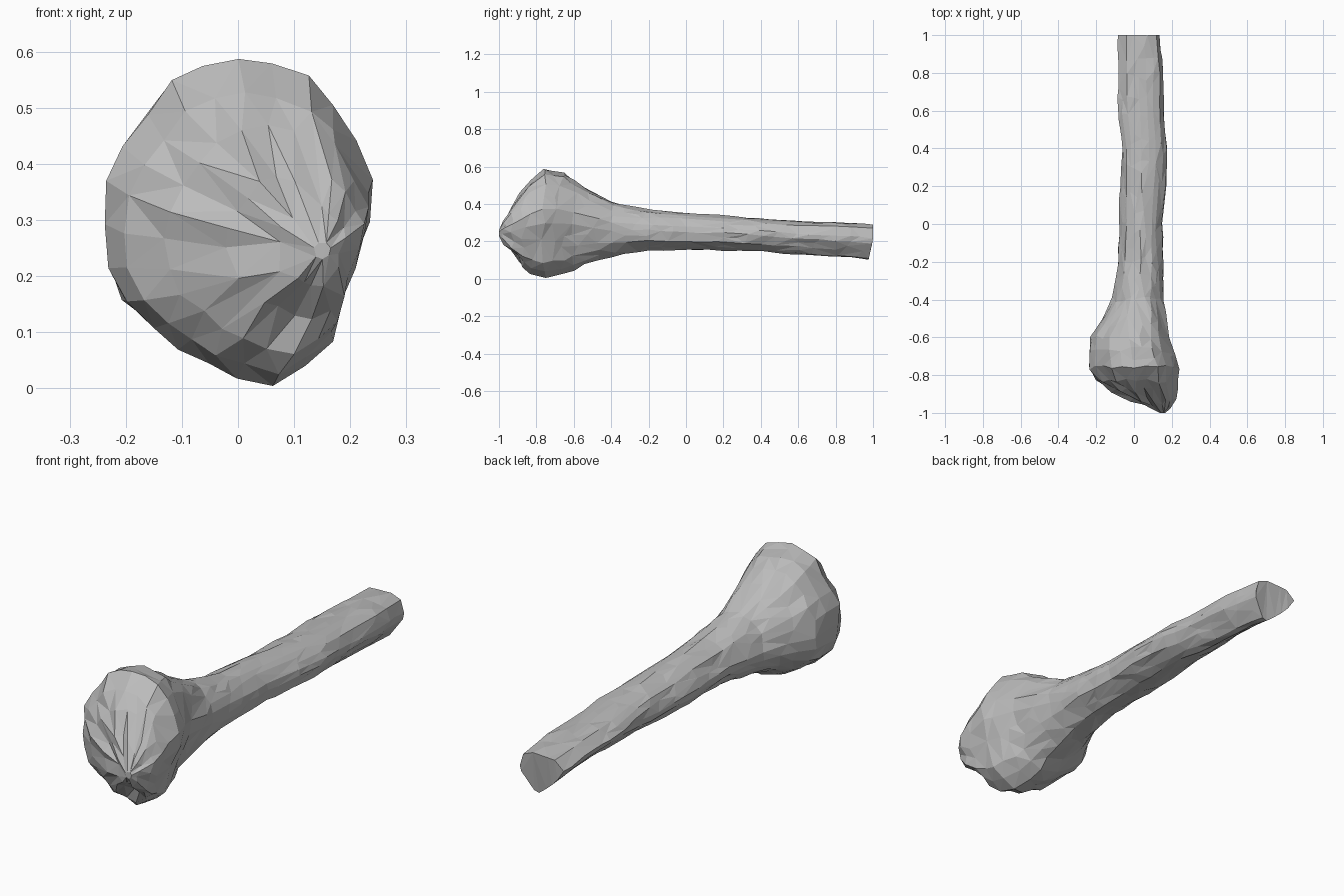
import bpy, bmesh, math, random
from mathutils import Vector

if "Cube" in bpy.data.objects:
    bpy.data.objects.remove(bpy.data.objects["Cube"])

random.seed(4)
SEGMENTS = 24

# Cross-section outlines (x, z), counter-clockwise from the right
CUT_END = [(.145, .20), (.12, .28), (.06, .29), (-.04, .285), (-.09, .24), (-.02, .165), (.07, .09)]
MID_SHAFT = [(.15, .27), (.10, .335), (.03, .355), (-.04, .32), (-.085, .24), (-.04, .17), (.06, .15), (.14, .20)]
HEAD = [(.24, .375), (.185, .485), (.14, .552), (.025, .587), (-.10, .572), (-.18, .46), (-.23, .40),
        (-.24, .27), (-.225, .17), (-.085, .055), (.01, .015), (.07, 0), (.165, .07), (.20, .20), (.232, .285)]

# Extents along the length: y, left, right, bottom, top
STATIONS = [
    (-1.00, .135, .165, .23, .26), (-.97, .07, .195, .18, .32), (-.93, -.02, .222, .125, .385),
    (-.88, -.13, .23, .06, .47), (-.83, -.205, .233, .025, .53), (-.76, -.24, .24, 0, .587),
    (-.66, -.24, .205, .02, .57), (-.60, -.235, .19, .045, .535), (-.50, -.17, .175, .09, .465),
    (-.40, -.12, .158, .115, .415), (-.20, -.09, .16, .15, .372), (0, -.085, .152, .15, .355),
    (.20, -.085, .172, .15, .34), (.40, -.085, .178, .14, .325), (.60, -.095, .162, .12, .31),
    (.80, -.09, .16, .108, .30), (1.00, -.09, .14, .09, .29)]


def smooth(a, b, t):
    t = min(1, max(0, (t - a) / (b - a)))
    return t * t * (3 - 2 * t)


def radial_points(outline):
    """Sample an outline at even angles, scaled to a box from -1 to 1."""
    xs, zs = [p[0] for p in outline], [p[1] for p in outline]
    cx, cz = (min(xs) + max(xs)) / 2, (min(zs) + max(zs)) / 2
    hx, hz = (max(xs) - min(xs)) / 2, (max(zs) - min(zs)) / 2
    pts = [Vector(((x - cx) / hx, (z - cz) / hz)) for x, z in outline]
    result = []
    for k in range(SEGMENTS):
        a = 2 * math.pi * k / SEGMENTS
        d = Vector((math.cos(a), math.sin(a)))
        best = 0
        for p, q in zip(pts, pts[1:] + pts[:1]):
            e = q - p
            det = d.x * e.y - d.y * e.x
            if abs(det) > 1e-9:
                r = (p.x * e.y - p.y * e.x) / det
                s = (p.x * d.y - p.y * d.x) / det
                if r > 0 and -1e-6 <= s <= 1 + 1e-6:
                    best = max(best, r)
        result.append(d * best)
    return result


def extents(y):
    for a, b in zip(STATIONS, STATIONS[1:]):
        if y <= b[0]:
            t = (y - a[0]) / (b[0] - a[0])
            return [u + (v - u) * t for u, v in zip(a[1:], b[1:])]
    return STATIONS[-1][1:]


end_pts, mid_pts, head_pts = map(radial_points, (CUT_END, MID_SHAFT, HEAD))
ys = [-1, -.97, -.93, -.88, -.83, -.76, -.71, -.66] + [-.60 + .0667 * i for i in range(24)] + [1]

# Loft the rings from the knobbly head to the cut end
bm = bmesh.new()
rings = []
for i, y in enumerate(ys):
    x0, x1, z0, z1 = extents(y)
    to_head, to_end = 1 - smooth(-.65, -.15, y), smooth(.1, .8, y)
    inner = 0 < i < len(ys) - 1
    ring = []
    for h, m, e in zip(head_pts, mid_pts, end_pts):
        p = m.lerp(h, to_head).lerp(e, to_end)
        x = (x0 + x1) / 2 + p.x * (x1 - x0) / 2
        z = (z0 + z1) / 2 + p.y * (z1 - z0) / 2
        yy = y
        if inner:
            yy += random.uniform(-.012, .012)
            x += random.uniform(-.004, .004)
            z = max(0, z + random.uniform(-.004, .004))
        elif i:
            yy -= max(0, .21 - z) * .22      # slanted cut
        # Shallow hollow low on the front of the head
        hollow = max(0, 1 - (Vector((x, yy, z)) - Vector((.13, -.92, .12))).length / .09)
        ring.append(bm.verts.new((x, yy + .05 * hollow, z)))
    rings.append(ring)

for a, b in zip(rings, rings[1:]):
    for k in range(SEGMENTS):
        j = (k + 1) % SEGMENTS
        bm.faces.new((a[k], a[j], b[j], b[k]))
bm.faces.new(rings[0])
bm.faces.new(rings[-1])
bmesh.ops.triangulate(bm, faces=bm.faces[:])
bmesh.ops.recalc_face_normals(bm, faces=bm.faces[:])

mesh = bpy.data.meshes.new("bone_fragment")
bm.to_mesh(mesh)
bm.free()
bone = bpy.data.objects.new("bone_fragment", mesh)
bpy.context.collection.objects.link(bone)

# Uneven flat facets
reduce = bone.modifiers.new("facets", 'DECIMATE')
reduce.ratio = .6

grey = bpy.data.materials.new("bone_grey")
grey.diffuse_color = (.5, .5, .5, 1)
grey.use_nodes = True
grey.node_tree.nodes["Principled BSDF"].inputs["Base Color"].default_value = grey.diffuse_color
mesh.materials.append(grey)
